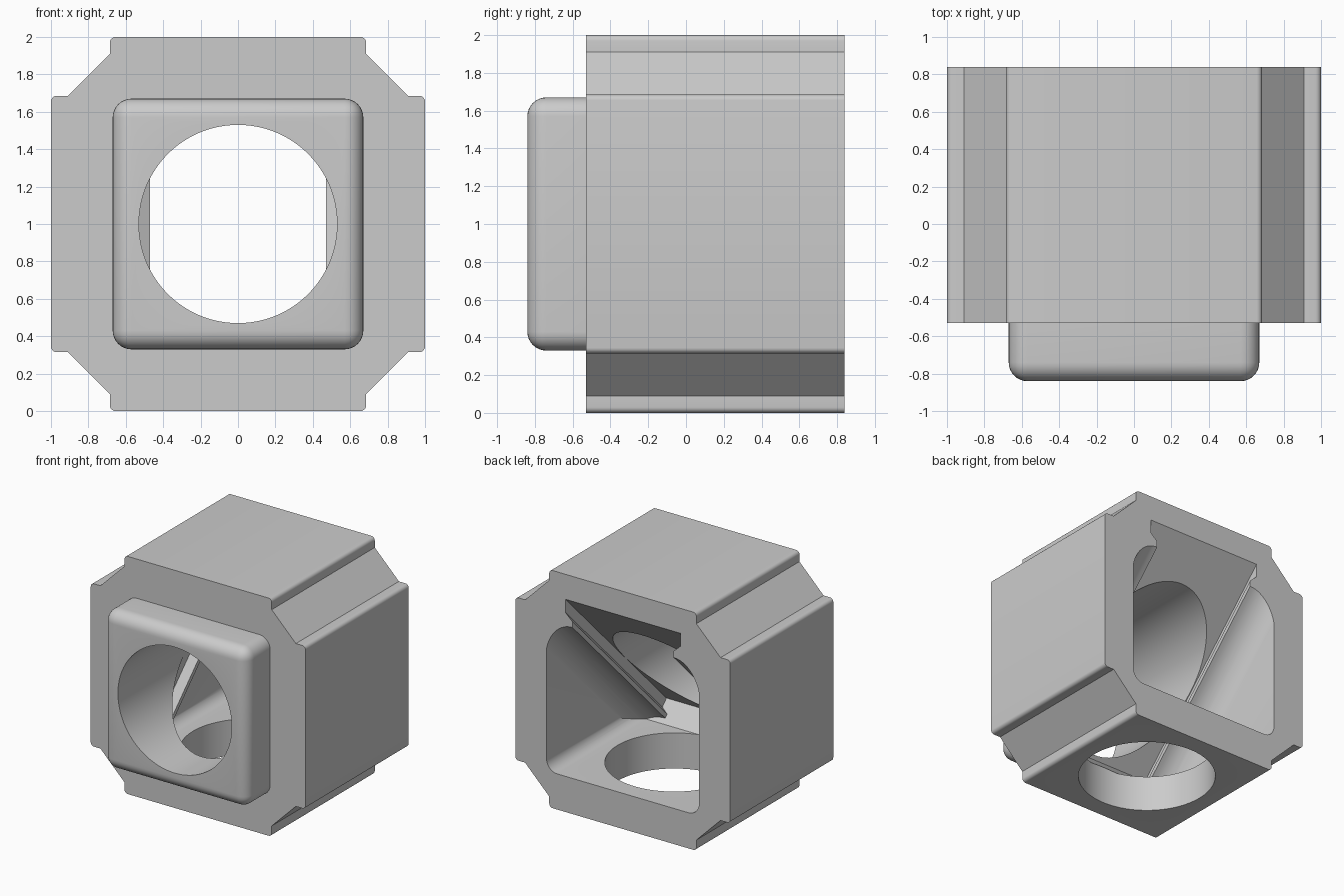
import bpy
import bmesh
from math import cos, sin, pi, radians
from mathutils import Matrix, Vector

if "Cube" in bpy.data.objects:
    bpy.data.objects.remove(bpy.data.objects["Cube"])

BACK, FRONT, NOSE = 0.84, -0.53, -0.84
MID_Y = (BACK + FRONT) / 2
BORE = 0.53
FLOOR = 0.30
SLOT_TOP = 1.79      # height of the diagonal slot at the back face

grey = bpy.data.materials.new("plain grey")
grey.use_nodes = True
grey.diffuse_color = (0.6, 0.6, 0.6, 1)
grey.node_tree.nodes["Principled BSDF"].inputs["Base Color"].default_value = (0.6, 0.6, 0.6, 1)


def arc(cx, cz, rx, rz, start, steps=8):
    """Quarter ellipse running counter-clockwise from the start angle."""
    angles = [start + pi / 2 * i / steps for i in range(steps + 1)]
    return [(cx + rx * cos(a), cz + rz * sin(a)) for a in angles]


def make_object(name, bm):
    bmesh.ops.recalc_face_normals(bm, faces=bm.faces)
    mesh = bpy.data.meshes.new(name)
    bm.to_mesh(mesh)
    bm.free()
    mesh.materials.append(grey)
    obj = bpy.data.objects.new(name, mesh)
    bpy.context.collection.objects.link(obj)
    return obj


def extrude(outline, y, direction):
    """Sweep an x-z outline, placed at y, along a direction."""
    bm = bmesh.new()
    face = bm.faces.new([bm.verts.new((x, y, z)) for x, z in outline])
    swept = bmesh.ops.extrude_face_region(bm, geom=[face])["geom"]
    bmesh.ops.translate(bm, vec=direction,
                        verts=[v for v in swept if isinstance(v, bmesh.types.BMVert)])
    return bm


def slice_off(bm, point, normal):
    """Remove everything on the normal side of a plane and cap the cut."""
    cut = bmesh.ops.bisect_plane(bm, geom=bm.verts[:] + bm.edges[:] + bm.faces[:],
                                 plane_co=point, plane_no=normal, clear_outer=True)
    edges = [e for e in cut["geom_cut"] if isinstance(e, bmesh.types.BMEdge)]
    bmesh.ops.holes_fill(bm, edges=edges)


def cylinder(centre, length, rotation):
    bm = bmesh.new()
    bmesh.ops.create_cone(bm, cap_ends=True, segments=96, radius1=BORE, radius2=BORE,
                          depth=length, matrix=Matrix.Translation(centre) @ rotation)
    return bm


def combine(target, tool, operation):
    mod = target.modifiers.new(operation.lower(), 'BOOLEAN')
    mod.operation = operation
    mod.solver = 'EXACT'
    mod.object = tool
    bpy.context.view_layer.objects.active = target
    bpy.ops.object.modifier_apply(modifier=mod.name)
    bpy.data.objects.remove(tool)


# Main block: one corner of the outline, turned four times
corner = (arc(0.97, 0.655, 0.03, 0.03, 0, 5) + [(0.91, 0.685), (0.685, 0.91)]
          + arc(0.655, 0.97, 0.03, 0.03, 0, 5))
outline = []
for turn in range(4):
    c, s = round(cos(turn * pi / 2)), round(sin(turn * pi / 2))
    outline += [(c * x - s * z, 1 + s * x + c * z) for x, z in corner]
housing = make_object("cube_housing", extrude(outline, FRONT, (0, BACK - FRONT, 0)))

# Rounded front boss, sunk a little into the block
bm = bmesh.new()
depth = FRONT + 0.25 - NOSE
bmesh.ops.create_cube(bm, size=1, matrix=Matrix.Translation((0, NOSE + depth / 2, 1))
                      @ Matrix.Diagonal((1.34, depth, 1.34, 1)))
bmesh.ops.bevel(bm, geom=bm.edges[:], offset=0.1, segments=8, profile=0.5, affect='EDGES')
combine(housing, make_object("front_boss", bm), 'UNION')

# Diagonal cavity: plate slot, narrow neck, then a curve out to the side walls
half = [(0.72, -1.5)] + arc(0.47, 1.24, 0.25, 0.33, 0, 12)
half += [(0.47, 1.62), (0.535, 1.68), (0.535, SLOT_TOP)]
profile = half + [(-x, z) for x, z in reversed(half)]
over = 0.1
bm = extrude([(x, z + over) for x, z in profile], BACK + over, (0, -2.5, -2.5))
slice_off(bm, Vector((0, -0.45, 0.39)), Vector((0, -1, -1)))
cavity = make_object("cavity_cutter", bm)

# Limit the cavity to a round-bottomed room
r = 0.1
room = ([(0.71, 2.4), (-0.71, 2.4)] + arc(-0.71 + r, FLOOR + r, r, r, pi)
        + arc(0.71 - r, FLOOR + r, r, r, 1.5 * pi))
combine(cavity, make_object("room_limit", extrude(room, -1.2, (0, 2.8, 0))), 'INTERSECT')
combine(housing, cavity, 'DIFFERENCE')

# Front bore, ending inside the diagonal slot
bm = cylinder((0, 0, 1), 2.4, Matrix.Rotation(radians(90), 4, 'X'))
slice_off(bm, Vector((0, BACK, SLOT_TOP - 0.04)), Vector((0, 1, -1)))
combine(housing, make_object("front_bore_cutter", bm), 'DIFFERENCE')

# Bottom bore, opening into the cavity floor
bm = cylinder((0, MID_Y, 0.1), 0.5, Matrix.Identity(4))
combine(housing, make_object("bottom_bore_cutter", bm), 'DIFFERENCE')

# Smooth the fillets and bores, keep the machined edges sharp
bpy.ops.object.select_all(action='DESELECT')
housing.select_set(True)
bpy.context.view_layer.objects.active = housing
bpy.ops.object.shade_smooth_by_angle(angle=radians(30))
